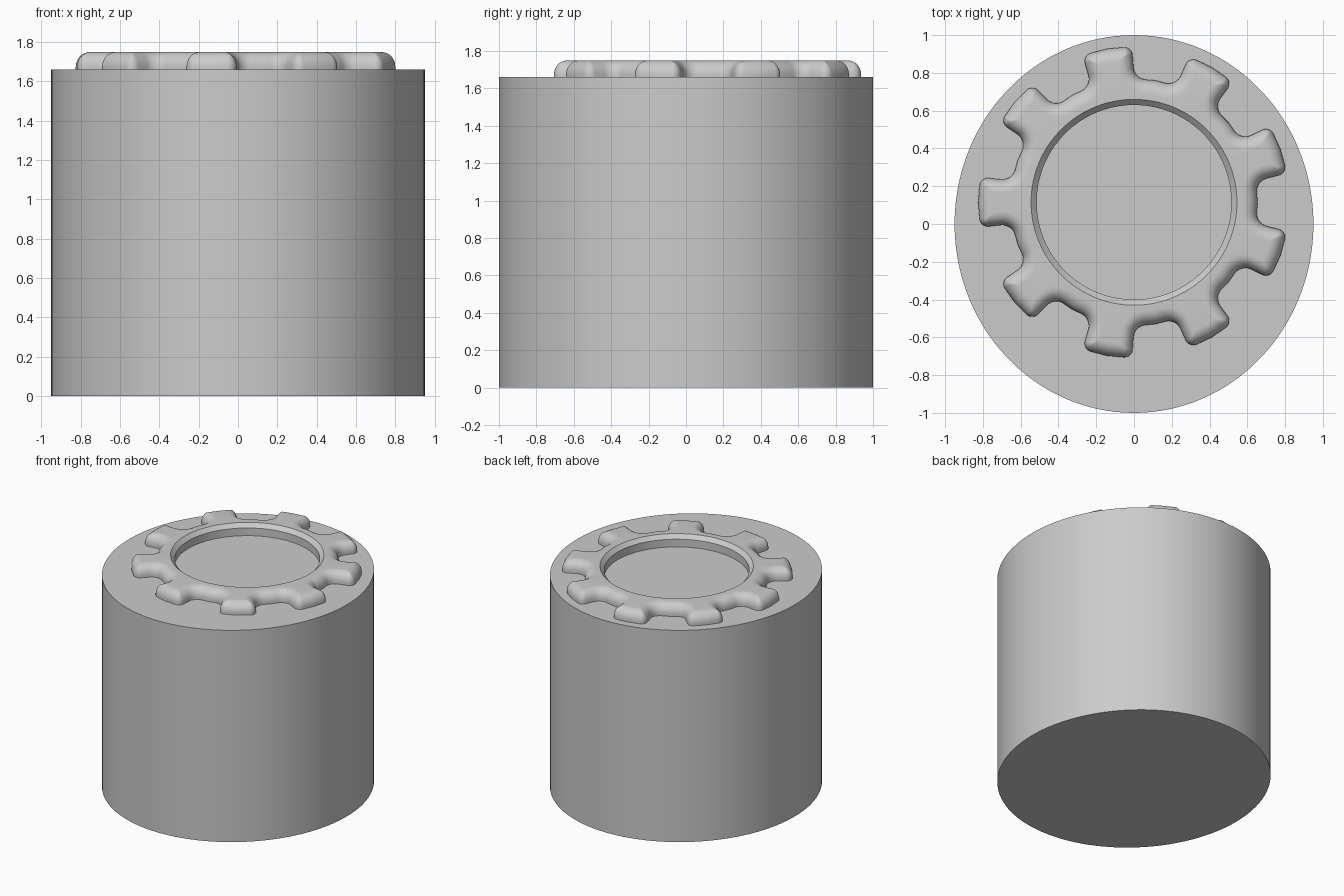
import bpy, bmesh, math
from mathutils import Vector

if "Cube" in bpy.data.objects:
    bpy.data.objects.remove(bpy.data.objects["Cube"])

TEETH = 9
CENTRE_Y = 0.115          # the ring sits behind the middle of the body
BODY_TOP, RING_TOP = 1.66, 1.75
HOLE_R, CHAMFER = 0.545, 0.03
EDGE_ROUND = 0.075

grey = bpy.data.materials.new("grey")
grey.diffuse_color = (0.6, 0.6, 0.6, 1)
grey.use_nodes = True
grey.node_tree.nodes["Principled BSDF"].inputs["Base Color"].default_value = grey.diffuse_color


def finish(bm, name):
    bmesh.ops.recalc_face_normals(bm, faces=bm.faces)
    mesh = bpy.data.meshes.new(name)
    bm.to_mesh(mesh)
    bm.free()
    mesh.materials.append(grey)
    ob = bpy.data.objects.new(name, mesh)
    bpy.context.collection.objects.link(ob)
    bpy.ops.object.select_all(action='DESELECT')
    ob.select_set(True)
    bpy.context.view_layer.objects.active = ob
    bpy.ops.object.shade_smooth_by_angle(angle=math.radians(35))
    return ob


def fillet(prev, corner, nxt, radius, steps=8):
    """Points of a rounded corner."""
    a, b = (prev - corner).normalized(), (nxt - corner).normalized()
    half = a.angle(b) / 2
    start = corner + a * (radius / math.tan(half))
    centre = corner + (a + b).normalized() * (radius / math.sin(half))
    spoke = start - centre
    sweep = spoke.angle_signed(corner + b * (radius / math.tan(half)) - centre)
    pts = []
    for i in range(steps + 1):
        t = -sweep * i / steps
        pts.append(centre + Vector((spoke.x * math.cos(t) - spoke.y * math.sin(t),
                                    spoke.x * math.sin(t) + spoke.y * math.cos(t))))
    return pts


def outline(inset):
    """Toothed outline, shrunk by the inset."""
    tip, root = 0.825 - inset, 0.655 - inset
    tip_half, root_half = 0.133 - inset, 0.115 - inset
    tip_corner = Vector((math.sqrt(tip ** 2 - tip_half ** 2), tip_half))
    root_corner = Vector((math.sqrt(root ** 2 - root_half ** 2), root_half))
    half_pitch = math.pi / TEETH
    valley = Vector((root * math.cos(half_pitch), root * math.sin(half_pitch)))
    top = Vector((tip, 0))
    side = (fillet(top, tip_corner, root_corner, max(0.045 - inset, 0.004))
            + fillet(tip_corner, root_corner, valley, 0.07 + inset))
    mirrored = [Vector((p.x, -p.y)) for p in reversed(side)]
    tooth = mirrored + [top] + side + [valley]
    pts = []
    for k in range(TEETH):
        a = math.pi + k * 2 * half_pitch
        c, s = math.cos(a), math.sin(a)
        pts += [Vector((p.x * c - p.y * s, p.x * s + p.y * c)) for p in tooth]
    return pts


# Oval body
bm = bmesh.new()
bmesh.ops.create_cone(bm, cap_ends=True, segments=128, radius1=1, radius2=1, depth=BODY_TOP)
for v in bm.verts:
    v.co = (v.co.x * 0.95, v.co.y, v.co.z + BODY_TOP / 2)
finish(bm, "body")

# Toothed ring: rounded outer edge, flat top, chamfered hole
rings = [(outline(0), BODY_TOP)]
for i in range(9):
    a = i / 8 * math.pi / 2
    rings.append((outline(EDGE_ROUND * (1 - math.cos(a))),
                  RING_TOP - EDGE_ROUND * (1 - math.sin(a))))
directions = [p.normalized() for p in rings[-1][0]]
for radius, z in ((HOLE_R, RING_TOP), (HOLE_R - CHAMFER, RING_TOP - CHAMFER),
                  (HOLE_R - CHAMFER, BODY_TOP)):
    rings.append(([d * radius for d in directions], z))

bm = bmesh.new()
loops = [[bm.verts.new((p.x, p.y + CENTRE_Y, z)) for p in pts] for pts, z in rings]
for lower, upper in zip(loops, loops[1:]):
    n = len(lower)
    for i in range(n):
        j = (i + 1) % n
        bm.faces.new((lower[i], lower[j], upper[j], upper[i]))
finish(bm, "toothed_ring")
